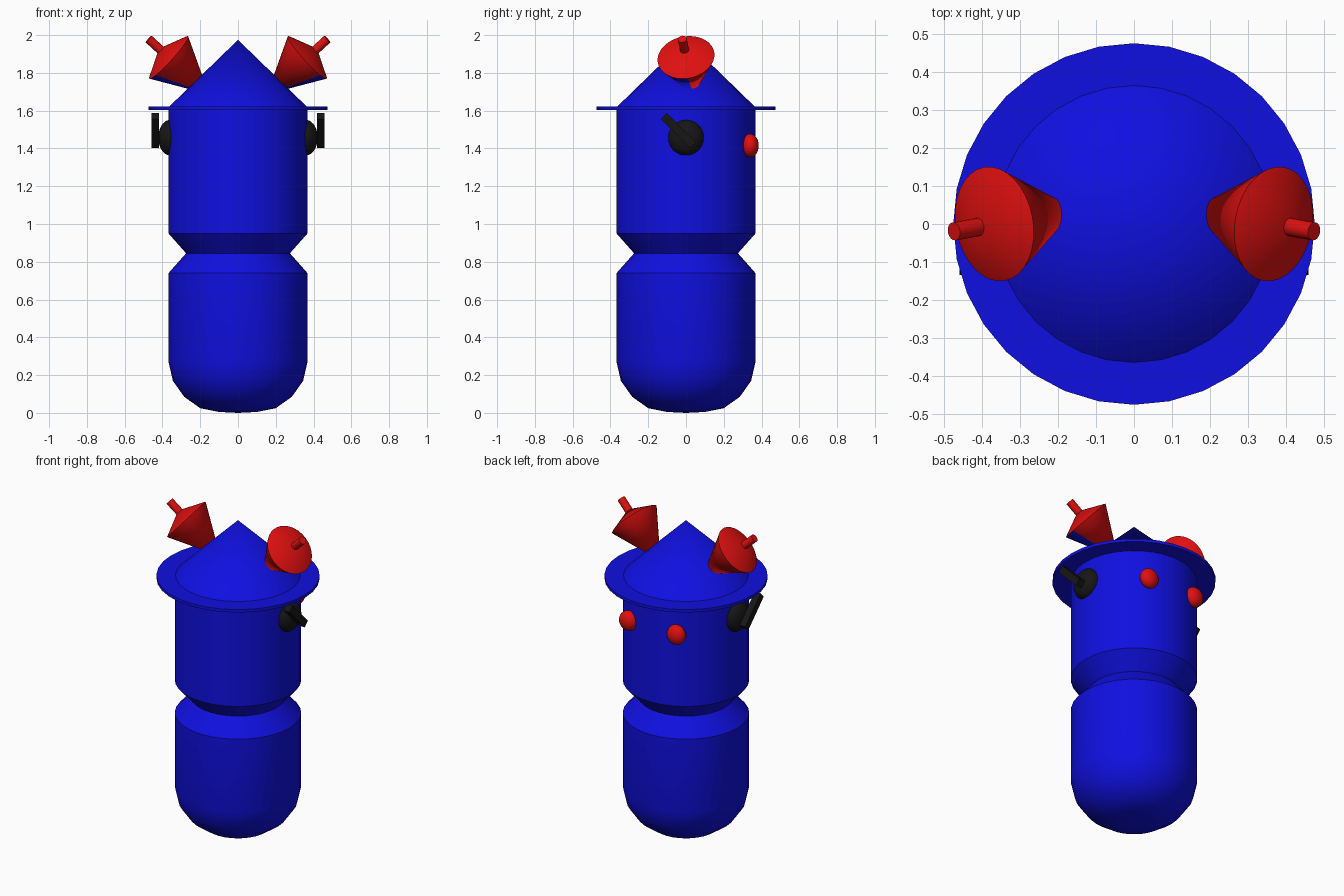
import bpy, bmesh, math
from mathutils import Vector, Matrix

if "Cube" in bpy.data.objects:
    bpy.data.objects.remove(bpy.data.objects["Cube"])


def material(name, rgb):
    m = bpy.data.materials.new(name)
    m.diffuse_color = (*rgb, 1)
    m.use_nodes = True
    m.node_tree.nodes["Principled BSDF"].inputs["Base Color"].default_value = m.diffuse_color
    return m


BLUE = material("blue", (0.005, 0.005, 0.75))
RED = material("red", (0.75, 0.005, 0.005))
BLACK = material("black", (0.008, 0.008, 0.008))


def finish(bm, name, mats, matrix=Matrix(), smooth=True):
    bmesh.ops.transform(bm, matrix=matrix, verts=bm.verts)
    bmesh.ops.recalc_face_normals(bm, faces=bm.faces)
    me = bpy.data.meshes.new(name)
    bm.to_mesh(me)
    bm.free()
    ob = bpy.data.objects.new(name, me)
    bpy.context.collection.objects.link(ob)
    for m in mats:
        me.materials.append(m)
    if smooth:
        bpy.ops.object.select_all(action='DESELECT')
        ob.select_set(True)
        bpy.context.view_layer.objects.active = ob
        bpy.ops.object.shade_smooth_by_angle(angle=math.radians(30))
    return ob


def lathe(profile, name, mats, matrix=Matrix(), sides=32):
    """Spin (radius, height) points around z."""
    bm = bmesh.new()
    vs = [bm.verts.new((r, 0, z)) for r, z in profile]
    es = [bm.edges.new(p) for p in zip(vs, vs[1:])]
    bmesh.ops.spin(bm, geom=vs + es, cent=(0, 0, 0), axis=(0, 0, 1),
                   angle=math.tau, steps=sides)
    bmesh.ops.remove_doubles(bm, verts=bm.verts, dist=1e-4)
    return finish(bm, name, mats, matrix)


def ellipsoid(name, mat, center, radii):
    bm = bmesh.new()
    bmesh.ops.create_uvsphere(bm, u_segments=24, v_segments=14, radius=1)
    return finish(bm, name, [mat],
                  Matrix.Translation(center) @ Matrix.Diagonal((*radii, 1)))


# Body with rounded bottom and pinched waist
lathe([(0, 0), (0.10, 0.005), (0.20, 0.025), (0.285, 0.085), (0.345, 0.17),
       (0.368, 0.27), (0.368, 0.74), (0.275, 0.845), (0.368, 0.95),
       (0.368, 1.61), (0, 1.61)], "body", [BLUE])

# Hat: flat brim and cone
lathe([(0, 1.603), (0.475, 1.603), (0.475, 1.622), (0, 1.622)], "hat_brim", [BLUE])
lathe([(0, 1.618), (0.368, 1.618), (0, 1.975)], "hat_cone", [BLUE])

for side, s in (("left", -1), ("right", 1)):
    # Red double-cone horn leaning outward, with a thin stem
    axis = Vector((s * 0.245, -0.045, 0.224)).normalized()
    center = Vector((s * 0.367, 0, 1.882))
    mat = Matrix.Translation(center) @ axis.to_track_quat('Z', 'Y').to_matrix().to_4x4()
    horn = lathe([(0, -0.292), (0.152, 0), (0, 0.07)], side + "_horn", [RED, BLUE], mat)
    lathe([(0, 0.02), (0.024, 0.02), (0.024, 0.145), (0, 0.145)],
          side + "_horn_stem", [RED], mat, 16)
    # Blue patch on the lower front of the horn
    down = Vector((s * 0.224, 0, -0.245)).normalized()
    for f in horn.data.polygons:
        out = f.center - center
        along = out.dot(axis)
        radial = (out - along * axis).normalized()
        if along < 0 and radial.y < 0 and radial.dot(down) > 0.72:
            f.material_index = 1

    # Black ear disc with a slanted bar
    ellipsoid(side + "_ear", BLACK, (s * 0.36, 0, 1.457), (0.062, 0.094, 0.094))
    bm = bmesh.new()
    bmesh.ops.create_cube(bm, size=1)
    finish(bm, side + "_ear_bar", [BLACK],
           Matrix.Translation((s * 0.438, -0.04, 1.495))
           @ Matrix.Rotation(math.radians(45), 4, 'X')
           @ Matrix.Diagonal((0.042, 0.045, 0.22, 1)), smooth=False)

    # Red eye on the back
    ellipsoid(side + "_eye", RED, (s * 0.17, 0.34, 1.415), (0.06, 0.045, 0.062))
